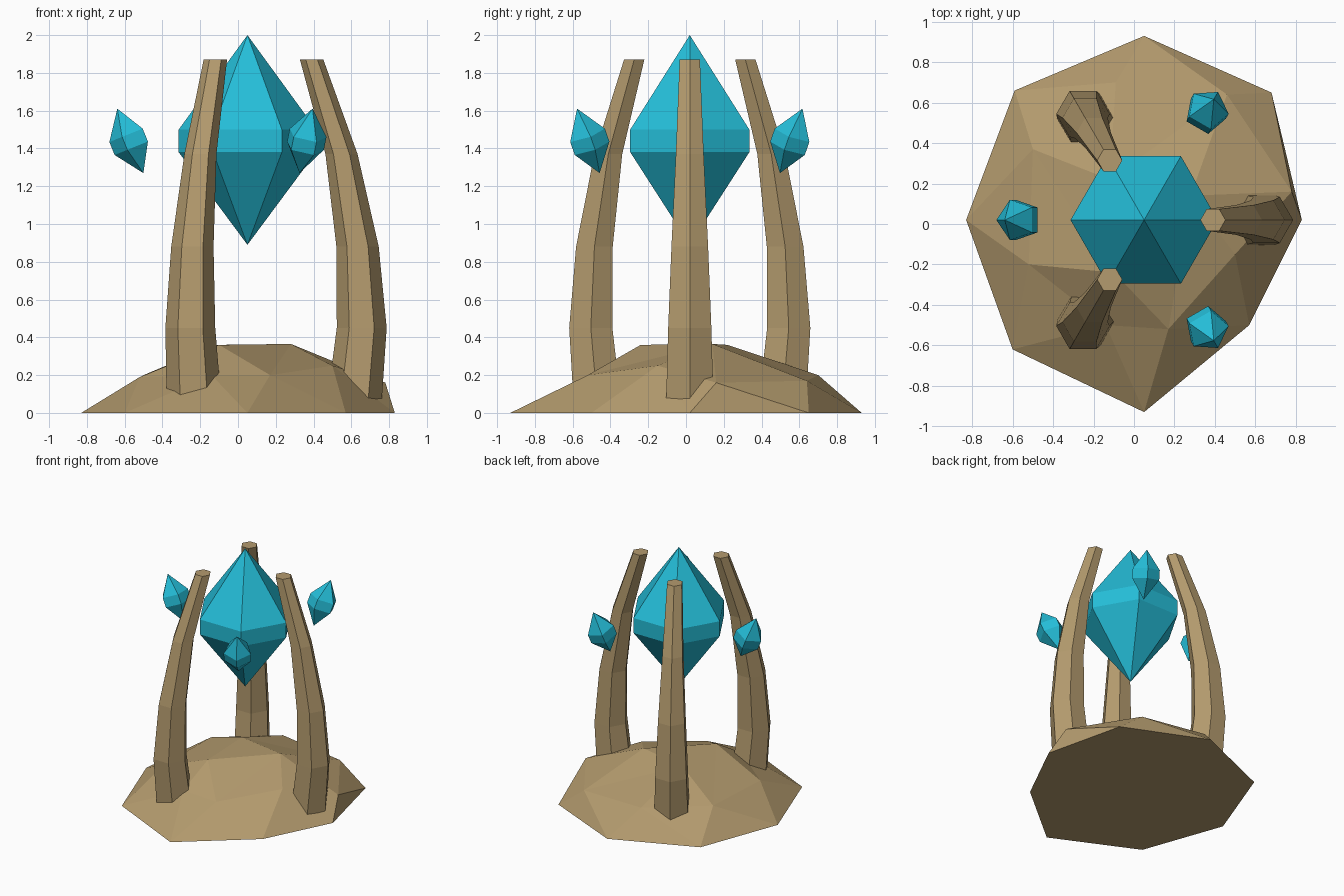
import bpy, bmesh, math
from mathutils import Vector, Matrix

if "Cube" in bpy.data.objects:
    bpy.data.objects.remove(bpy.data.objects["Cube"])

CX, CY = 0.05, 0.02  # shared axis of the shrine


def material(name, col):
    m = bpy.data.materials.new(name)
    m.diffuse_color = (*col, 1)
    m.use_nodes = True
    m.node_tree.nodes["Principled BSDF"].inputs["Base Color"].default_value = m.diffuse_color
    return m


stone = material("sandstone", (0.456, 0.328, 0.156))
cyan = material("cyan_crystal", (0.018, 0.515, 0.69))


def finish(bm, name, mat):
    bmesh.ops.recalc_face_normals(bm, faces=bm.faces[:])
    me = bpy.data.meshes.new(name)
    bm.to_mesh(me)
    bm.free()
    me.materials.append(mat)
    ob = bpy.data.objects.new(name, me)
    bpy.context.collection.objects.link(ob)
    return ob


def bridge(bm, a, b):
    n = len(a)
    for i in range(n):
        bm.faces.new((a[i], a[(i + 1) % n], b[(i + 1) % n], b[i]))


def ring(bm, sides, r, centre, tilt=0.0):
    # first corner points along +x; the ring may lean about the y axis
    rot = Matrix.Rotation(tilt, 3, 'Y')
    out = []
    for k in range(sides):
        a = math.tau * k / sides
        out.append(bm.verts.new(Vector(centre) + rot @ Vector((r * math.cos(a), r * math.sin(a), 0))))
    return out


def crystal(name, sides, r, top, hi, lo, bottom, matrix):
    bm = bmesh.new()
    up, dn = ring(bm, sides, r, (0, 0, hi)), ring(bm, sides, r, (0, 0, lo))
    bridge(bm, dn, up)
    t, b = bm.verts.new((0, 0, top)), bm.verts.new((0, 0, bottom))
    for i in range(sides):
        j = (i + 1) % sides
        bm.faces.new((up[i], up[j], t))
        bm.faces.new((dn[j], dn[i], b))
    bmesh.ops.transform(bm, matrix=matrix, verts=bm.verts[:])
    return finish(bm, name, cyan)


# Rocky mound: ground outline, shoulder ring and three summit points
ground = [(0.83, 0.02), (0.68, 0.65), (0.05, 0.93), (-0.59, 0.66),
          (-0.83, 0.02), (-0.60, -0.62), (0.05, -0.93), (0.57, -0.50)]
shoulder = [(0.78, 0.16, 0.16), (0.46, 0.64, 0.17), (-0.09, 0.70, 0.20), (-0.50, 0.37, 0.20),
            (-0.52, -0.20, 0.19), (-0.14, -0.50, 0.20), (0.17, -0.52, 0.20), (0.50, -0.15, 0.25)]
summit = [(0.28, 0.14, 0.365), (-0.12, 0.22, 0.36), (-0.10, -0.24, 0.36)]
nearest = [0, 0, 1, 1, 2, 2, 2, 0]
bm = bmesh.new()
g = [bm.verts.new((x, y, 0)) for x, y in ground]
s = [bm.verts.new(p) for p in shoulder]
p = [bm.verts.new(q) for q in summit]
bm.faces.new(g[::-1])
bm.faces.new(p)
for i in range(8):
    j = (i + 1) % 8
    bm.faces.new((g[i], g[j], s[i]))
    bm.faces.new((g[j], s[j], s[i]))
    t, u = p[nearest[i]], p[nearest[j]]
    bm.faces.new((s[i], s[j], u))
    if t is not u:
        bm.faces.new((s[i], u, t))
finish(bm, "rock_mound", stone)

# Three curved hexagonal claws: (distance from axis, height, radius)
claw = [(0.565, 0.05, 0.145), (0.605, 0.45, 0.132), (0.583, 0.88, 0.112),
        (0.498, 1.37, 0.085), (0.34, 1.87, 0.062)]
for n in range(3):
    bm = bmesh.new()
    rings = [ring(bm, 6, r, (d, 0, z)) for d, z, r in claw]
    for a, b in zip(rings, rings[1:]):
        bridge(bm, a, b)
    bm.faces.new(rings[0][::-1])
    bm.faces.new(rings[-1])
    place = Matrix.Translation((CX, CY, 0)) @ Matrix.Rotation(math.tau * n / 3, 4, 'Z')
    bmesh.ops.transform(bm, matrix=place, verts=bm.verts[:])
    finish(bm, f"stone_claw_{n + 1}", stone)

# Large floating crystal
crystal("main_crystal", 6, 0.364, 2.0, 1.5, 1.38, 0.89, Matrix.Translation((CX, CY, 0)))

# Three small crystals between the claws, leaning outward
for n in range(3):
    place = (Matrix.Translation((CX, CY, 0)) @ Matrix.Rotation(math.radians(60 + 120 * n), 4, 'Z')
             @ Matrix.Translation((0.62, 0, 1.44)) @ Matrix.Rotation(math.radians(22), 4, 'Y'))
    crystal(f"small_crystal_{n + 1}", 5, 0.105, 0.184, 0.036, -0.038, -0.184, place)
